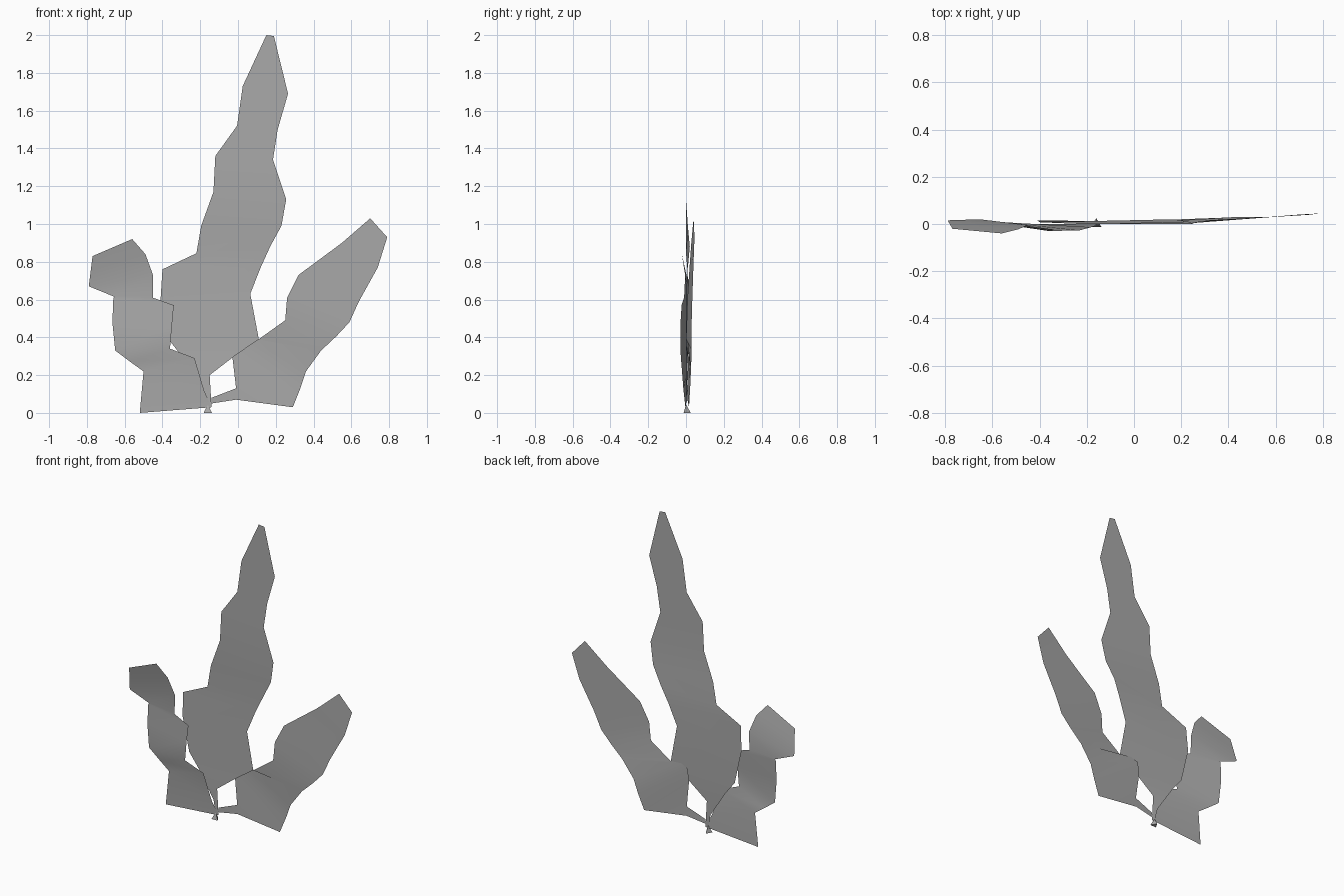
import bpy
import bmesh
from mathutils import Vector

default_cube = bpy.data.objects.get("Cube")
if default_cube:
    bpy.data.objects.remove(default_cube, do_unlink=True)


def make_material(name, colour):
    material = bpy.data.materials.new(name)
    material.use_nodes = True
    material.diffuse_color = colour
    shader = next(n for n in material.node_tree.nodes if n.type == 'BSDF_PRINCIPLED')
    shader.inputs["Base Color"].default_value = colour
    shader.inputs["Roughness"].default_value = 0.8
    return material


leaf_grey = make_material("leaf grey", (0.4, 0.4, 0.4, 1))


def sample(bends, t):
    """Blend evenly spaced (left, right) depth pairs along the blade."""
    position = t * (len(bends) - 1)
    index = min(int(position), len(bends) - 2)
    start, end = Vector(bends[index]), Vector(bends[index + 1])
    return start.lerp(end, position - index)


def make_blade(name, left_edge, right_edge, bends):
    """Thin leaf sheet lofted between two edge outlines, in hundredths."""
    mesh = bpy.data.meshes.new(name)
    blade = bpy.data.objects.new(name, mesh)
    bpy.context.collection.objects.link(blade)
    bm = bmesh.new()
    previous = None
    last = len(left_edge) - 1
    for i, (left, right) in enumerate(zip(left_edge, right_edge)):
        depth = sample(bends, i / last)
        row = [bm.verts.new(Vector((x, y, z)) / 100)
               for (x, z), y in zip((left, right), depth)]
        if previous:
            bm.faces.new((previous[0], previous[1], row[1], row[0]))
        previous = row
    for face in bm.faces:
        face.smooth = True
    bm.to_mesh(mesh)
    bm.free()
    mesh.materials.append(leaf_grey)
    return blade


# Tall centre leaf, narrowing to a stem at the base
make_blade(
    "centre_leaf",
    [(-16, 3), (-18, 12), (-29, 29), (-36, 38), (-41, 60), (-40, 76), (-22, 84.5),
     (-19.5, 99), (-13, 117), (-12, 136), (-.5, 152), (2.5, 173), (15, 200)],
    [(-14, 3), (-15, 20), (-2, 30), (11, 39), (6.5, 63), (12, 77), (17, 88),
     (23, 99), (25.5, 113), (18.5, 134), (21, 150), (26.5, 169), (19, 199.5)],
    [(0, 0), (1, 0), (1.5, 0), (0, 2), (0, 0), (0, 0), (0, 0)])

# Short knobbly leaf on the model's right
make_blade(
    "right_leaf",
    [(-52, 0), (-50, 22), (-57, 27), (-65, 33), (-66.5, 48),
     (-66, 61), (-65.5, 61.5), (-79, 67), (-78, 75), (-77, 83)],
    [(-14, 3), (-18, 12), (-23, 29), (-36, 34), (-35, 46),
     (-34, 57), (-45, 61), (-45, 73), (-49, 84), (-56, 92)],
    [(0, 0), (1, -3), (2, -3), (2, 0), (-2, -4)])

# Leaning leaf on the model's left, joined by a thin stalk
make_blade(
    "left_leaf",
    [(-14, 8), (-1, 13), (-3, 30), (-2, 38), (3, 40), (11, 39),
     (25, 49), (26, 61), (32, 73), (55, 90), (70, 103)],
    [(-14, 5), (-1, 7), (29, 3), (33, 13), (36, 22), (44, 33),
     (52, 40.5), (59, 48), (64, 59), (74, 77), (79, 93)],
    [(0, 0), (1.5, 2), (0, 3), (1, 3), (4, 4.5)])

# Small three-sided root
bpy.ops.mesh.primitive_cone_add(vertices=3, radius1=0.025, radius2=0, depth=0.045,
                                location=(-0.16, 0, 0.0225))
root = bpy.context.object
root.name = "root"
root.data.materials.append(leaf_grey)
